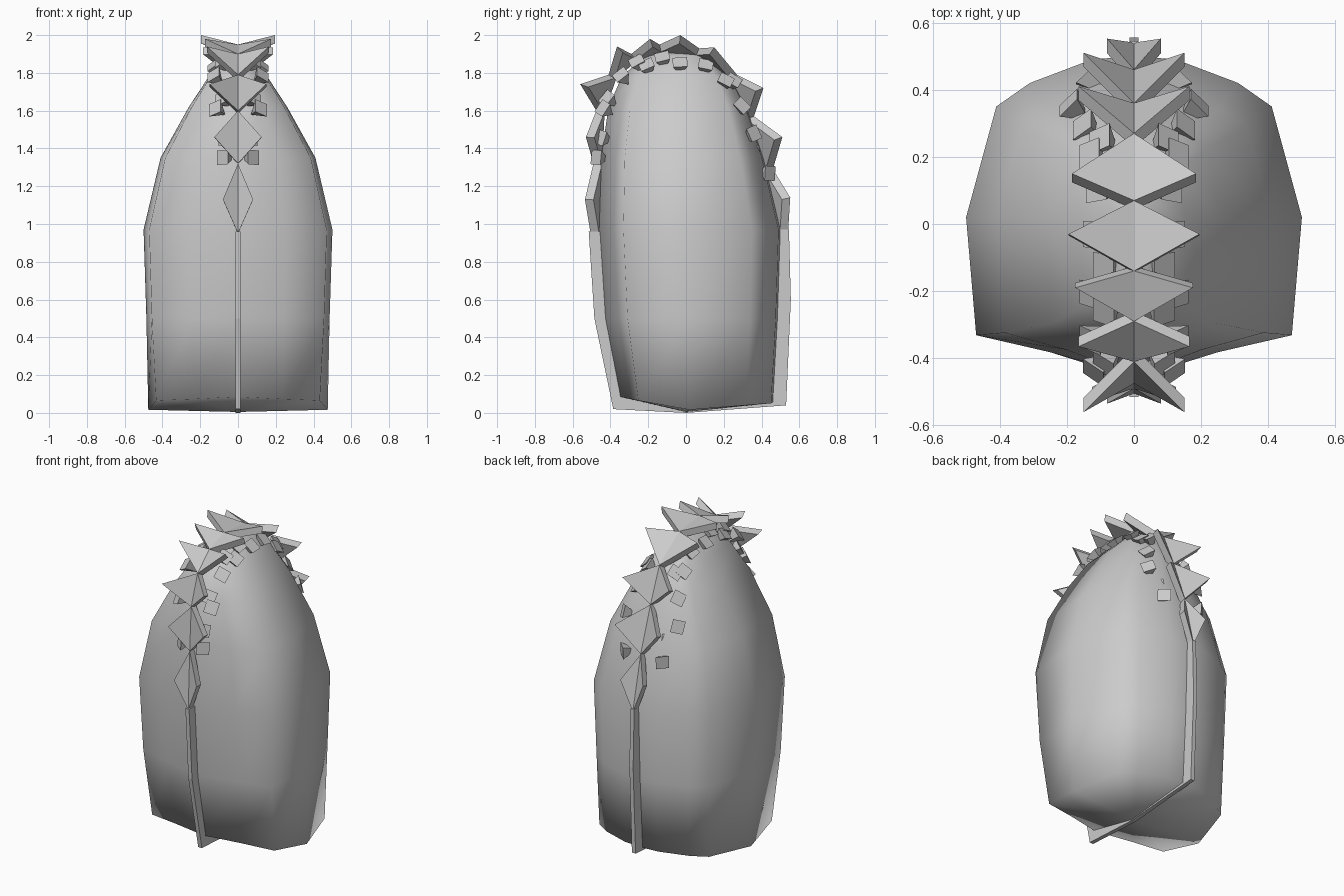
import bpy, bmesh, math
from mathutils import Vector

if "Cube" in bpy.data.objects:
    bpy.data.objects.remove(bpy.data.objects["Cube"])


def make(name, verts, faces, smooth=None):
    me = bpy.data.meshes.new(name)
    me.from_pydata(verts, [], faces)
    bm = bmesh.new()
    bm.from_mesh(me)
    bmesh.ops.recalc_face_normals(bm, faces=bm.faces)
    bm.to_mesh(me)
    bm.free()
    ob = bpy.data.objects.new(name, me)
    bpy.context.collection.objects.link(ob)
    if smooth:
        bpy.ops.object.select_all(action='DESELECT')
        ob.select_set(True)
        bpy.context.view_layer.objects.active = ob
        bpy.ops.object.shade_smooth_by_angle(angle=math.radians(smooth))
    return ob


# Body: levels of (z, half width, front y, back y)
levels = [(0.0, .475, -.35, .46), (.5, .485, -.43, .485), (.97, .50, -.46, .50),
          (1.35, .41, -.45, .41), (1.62, .26, -.41, .32),
          (1.78, .155, -.34, .23), (1.89, .05, -.22, .10)]
# Half cross-section, front to back: (x factor, y factor)
half = [(0, -1), (.5, -.83), (.94, -.72), (1, 0.04), (.82, .70), (.62, .84), (.25, .98), (0, 1)]
section = half + [(-x, y) for x, y in reversed(half[1:-1])]
n = len(section)
verts, faces = [], []
for i, (z, w, yf, yb) in enumerate(levels):
    for fx, fy in section:
        y = fy * yb if fy > 0 else -fy * yf
        if i == 0:      # keeled lower rim, front corners tucked in
            z = .015 + (.08 * y if y > 0 else -.2 * y)
            if abs(fx) == .94:
                fx *= .97
        verts.append((fx * w, y, z))
for i in range(len(levels) - 1):
    for j in range(n):
        k = (j + 1) % n
        faces.append((i*n + j, i*n + k, (i+1)*n + k, (i+1)*n + j))
# Shallow underside and small rounded cap
verts += [(0, 0, .005), (0, -.05, 1.915)]
low, top = len(verts) - 2, len(verts) - 1
last = (len(levels) - 1) * n
for j in range(n):
    k = (j + 1) % n
    faces.append((low, k, j))
    faces.append((top, last + j, last + k))
make("body", verts, faces, 100)


# Seam strip running down the front, under the body and up the back
def strip(name, outer, inner, t=.013):
    m = len(outer)
    v = [(x, y, z) for x in (-t, t) for y, z in outer + inner[::-1]]
    c = 2 * m
    f = []
    for i in range(m - 1):
        a, b, p, q = i, i + 1, c - 2 - i, c - 1 - i
        f += [(a, b, p, q), (a + c, q + c, p + c, b + c)]
    f += [(i, (i + 1) % c, (i + 1) % c + c, i + c) for i in range(c)]
    make(name, v, f)


strip("seam", [(-.515, .96), (-.485, .5), (-.385, .02), (0, 0), (.53, .04), (.555, .6), (.545, .97)],
      [(-.45, .96), (-.42, .5), (-.33, .10), (0, .03), (.44, .08), (.46, .6), (.48, .97)])

# Crest: folded diamond plates between spine points, tips lifted outwards
spine = [(-.505, .95), (-.49, 1.32), (-.475, 1.60), (-.41, 1.79), (-.29, 1.90), (-.14, 1.95),
         (.07, 1.93), (.27, 1.79), (.36, 1.57), (.46, 1.29), (.54, .95)]
tips = [(.08, -.535, 1.13), (.125, -.53, 1.46), (.15, -.56, 1.74), (.165, -.365, 1.94),
        (.175, -.19, 1.98), (.195, -.03, 2.0), (.185, .15, 1.935), (.165, .41, 1.72),
        (.15, .51, 1.46), (.08, .552, 1.14)]
centre = Vector((0, 0, 1.3))
for i, (hw, ty, tz) in enumerate(tips):
    a, b = Vector((0, *spine[i])), Vector((0, *spine[i + 1]))
    d = b - a
    out = Vector((0, -d.z, d.y)).normalized()
    if out.dot((a + b) / 2 - centre) < 0:
        out = -out
    pts = [a, Vector((hw, ty, tz)), b, Vector((-hw, ty, tz))]
    v = pts + [p - out * .045 for p in pts]
    f = [(0, 1, 2), (0, 2, 3), (4, 6, 5), (4, 7, 6)]
    f += [(j, (j + 1) % 4, (j + 1) % 4 + 4, j + 4) for j in range(4)]
    make(f"crest_plate_{i + 1}", v, f)

# Thorns either side of the crest, broad ends outwards, points towards the body
thorns = [(.06, -.45, 1.35), (.05, -.43, 1.45), (.10, -.42, 1.60), (.07, -.40, 1.65),
          (.11, -.33, 1.77), (.07, -.25, 1.84), (.11, -.20, 1.82), (.07, -.12, 1.86),
          (.10, -.03, 1.83), (.09, .10, 1.82), (.11, .20, 1.74), (.13, .28, 1.61),
          (.08, .24, 1.74), (.17, .34, 1.47), (.10, .34, 1.37), (.12, .42, 1.27)]
for i, (x, y, z) in enumerate(thorns):
    for s, side in ((1, "right"), (-1, "left")):
        c = Vector((s * x, y, z))
        axis = Vector((s * .4, y, (z - 1.3) * .9)).normalized()
        u = Vector((1, 0, 0)).cross(axis).normalized()
        w = axis.cross(u)
        base = [c + axis * .035 + (u * math.cos(t) + w * math.sin(t)) * .055
                for t in (math.pi / 4 + math.pi / 2 * k for k in range(4))]
        make(f"thorn_{side}_{i + 1}", base + [c - axis * .05],
             [(0, 1, 2, 3)] + [(k, (k + 1) % 4, 4) for k in range(4)])
